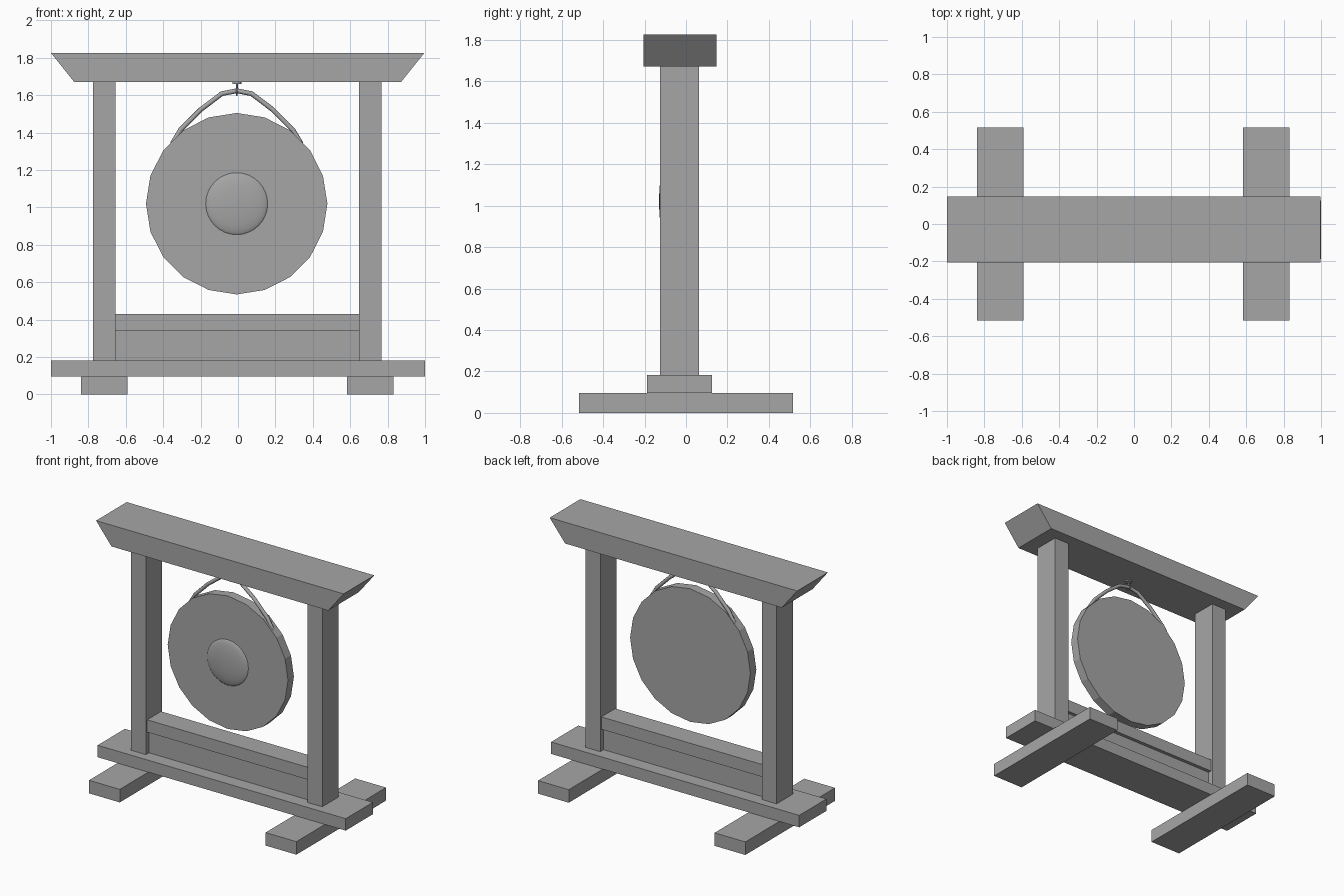
import bpy, bmesh, math
from mathutils import Matrix, Vector

cube = bpy.data.objects.get("Cube")
if cube:
    bpy.data.objects.remove(cube, do_unlink=True)

grey = bpy.data.materials.new("plain grey")
grey.use_nodes = True
colour = (0.38, 0.38, 0.38, 1)
grey.diffuse_color = colour
grey.node_tree.nodes["Principled BSDF"].inputs["Base Color"].default_value = colour


def link(name, data):
    ob = bpy.data.objects.new(name, data)
    bpy.context.collection.objects.link(ob)
    data.materials.append(grey)
    return ob


def from_bmesh(name, bm, smooth=False):
    bmesh.ops.recalc_face_normals(bm, faces=bm.faces)
    for f in bm.faces:
        f.smooth = smooth
    me = bpy.data.meshes.new(name)
    bm.to_mesh(me)
    bm.free()
    return link(name, me)


def box(name, x, y, z, flare=0.0):
    """Box between (min, max) limits; flare draws the lower ends inwards."""
    bm = bmesh.new()
    bmesh.ops.create_cube(bm, size=1)
    for v in bm.verts:
        low = v.co.z < 0
        side = 1 if v.co.x > 0 else -1
        v.co = [lim[c > 0] for lim, c in zip((x, y, z), v.co)]
        if low:
            v.co.x -= side * flare
    return from_bmesh(name, bm)


def cylinder(name, centre, radius, depth, sides, tilt=Matrix()):
    bm = bmesh.new()
    bmesh.ops.create_cone(bm, cap_ends=True, segments=sides, radius1=radius,
                          radius2=radius, depth=depth,
                          matrix=Matrix.Translation(centre) @ tilt)
    return from_bmesh(name, bm)


def tube(name, points, radius, closed=False):
    cu = bpy.data.curves.new(name, "CURVE")
    cu.dimensions = "3D"
    cu.bevel_depth = radius
    cu.bevel_resolution = 2
    cu.use_fill_caps = True
    sp = cu.splines.new("POLY")
    sp.points.add(len(points) - 1)
    for p, co in zip(sp.points, points):
        p.co = (*co, 1)
    sp.use_cyclic_u = closed
    return link(name, cu)


# Wooden frame
CX = -0.004
for name, s in (("left", 1), ("right", -1)):
    def span(a, b):
        return sorted((CX + s * a, CX + s * b))
    box(name + "_foot", span(0.588, 0.836), (-0.516, 0.516), (0, 0.095))
    box(name + "_post", span(0.651, 0.771), (-0.125, 0.063), (0.18, 1.672))
box("base_plank", (-1, 1), (-0.188, 0.125), (0.095, 0.182))
box("lower_panel", (-0.655, 0.647), (-0.09, 0.025), (0.18, 0.34))
box("lower_rail", (-0.655, 0.647), (-0.11, 0.05), (0.34, 0.43))
box("top_beam", (-1, 0.996), (-0.206, 0.147), (1.671, 1.826), flare=0.124)

# Gong disc with a raised centre boss
GX, GY, GZ = -0.007, -0.073, 1.02
cylinder("gong_disc", (GX, GY, GZ), 0.485, 0.068, 20, Matrix.Rotation(math.pi / 2, 4, "X"))
bm = bmesh.new()
bmesh.ops.create_uvsphere(bm, u_segments=32, v_segments=16, radius=1,
                          matrix=Matrix.Translation((GX, -0.1, GZ))
                          @ Matrix.Diagonal((0.171, 0.03, 0.171, 1))
                          @ Matrix.Rotation(math.pi / 2, 4, "X"))
from_bmesh("gong_boss", bm, smooth=True)

# Hanging rope bent over the hook
half = [(0.345, 1.34), (0.3, 1.415), (0.19, 1.525), (0.08, 1.608)]
path = [(-x, z) for x, z in half] + [(0, 1.624)] + [(x, z) for x, z in reversed(half)]
tube("hanging_rope", [(GX + x, -0.068 - 0.04 * x, z) for x, z in path], 0.013)

# Ceiling hook: plate, shank and ring
HX, HY = -0.006, -0.068
cylinder("hook_plate", (HX, HY, 1.667), 0.024, 0.012, 16)
cylinder("hook_shank", (HX, HY, 1.653), 0.006, 0.03, 8)
ring = [(HX, HY + 0.022 * math.sin(a), 1.621 + 0.022 * math.cos(a))
        for a in (i * math.tau / 16 for i in range(16))]
tube("hook_ring", ring, 0.004, closed=True)
